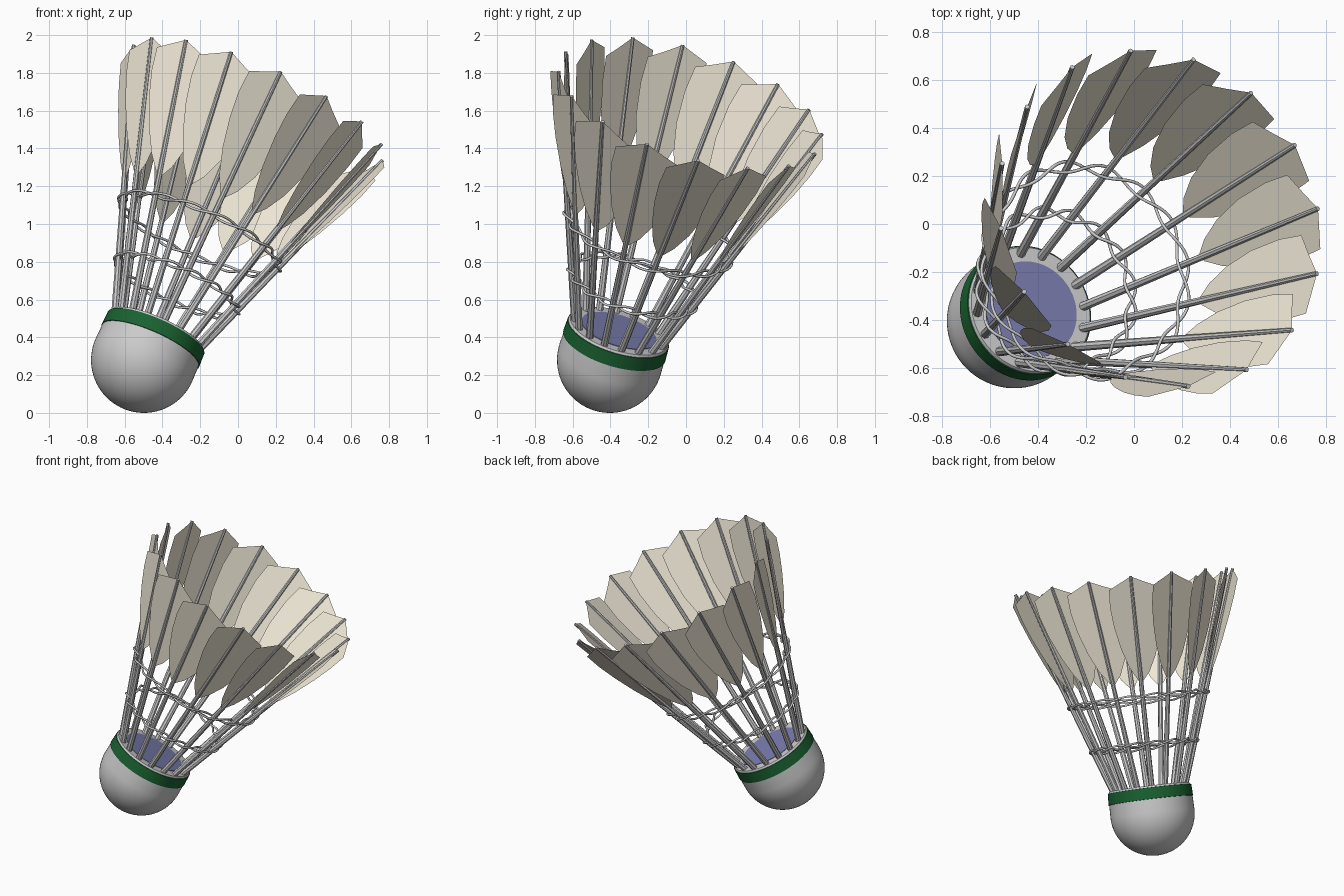
import bpy, bmesh, math
from mathutils import Matrix, Vector

if "Cube" in bpy.data.objects:
    bpy.data.objects.remove(bpy.data.objects["Cube"])

# tilted frame: origin at centre of the cork dome, local z along the axis
N = Vector((0.39, 0.275, 0.879)).normalized()
U = Vector((0.55, -0.465, -0.10))
U = (U - N * U.dot(N)).normalized()
V = N.cross(U)
M = Matrix.Translation((-0.498, -0.403, 0.28)) @ Matrix((U, V, N)).transposed().to_4x4()
COUNT = 16
BASE, TOP = (0.235, 0.15), (0.727, 1.55)      # quill ends: radius, height


def material(name, rgb):
    m = bpy.data.materials.new(name)
    m.diffuse_color = (*rgb, 1)
    m.use_nodes = True
    m.node_tree.nodes["Principled BSDF"].inputs["Base Color"].default_value = m.diffuse_color
    return m


def make(name, bm, mat=None, smooth=True):
    me = bpy.data.meshes.new(name)
    bm.normal_update()
    bm.to_mesh(me)
    bm.free()
    ob = bpy.data.objects.new(name, me)
    bpy.context.collection.objects.link(ob)
    ob.matrix_world = M
    if mat:
        me.materials.append(mat)
    if smooth:
        bpy.ops.object.select_all(action='DESELECT')
        ob.select_set(True)
        bpy.context.view_layer.objects.active = ob
        bpy.ops.object.shade_smooth_by_angle(angle=math.radians(40))
    return ob


def lathe(name, profile, mat=None, seg=64):
    bm = bmesh.new()
    vs = [bm.verts.new((r, 0, z)) for r, z in profile]
    es = [bm.edges.new(p) for p in zip(vs, vs[1:])]
    bmesh.ops.spin(bm, geom=vs + es, axis=(0, 0, 1), cent=(0, 0, 0),
                   steps=seg, angle=math.tau)
    bmesh.ops.remove_doubles(bm, verts=bm.verts, dist=1e-5)
    bmesh.ops.recalc_face_normals(bm, faces=bm.faces)
    return make(name, bm, mat)


green = material("green", (0.01, 0.12, 0.03))
blue = material("blue", (0.19, 0.2, 0.42))
cream = material("cream", (0.88, 0.82, 0.69))

# cork dome, coloured band and inner disc
dome = [(0.28 * math.sin(a), -0.28 * math.cos(a))
        for a in (i * math.pi / 40 for i in range(21))]
lathe("cork", dome + [(0.278, 0.09), (0.275, 0.165), (0.268, 0.175), (0, 0.175)])
lathe("cork_band", [(0.275, 0.085), (0.282, 0.087), (0.279, 0.162), (0.272, 0.164)], green)
lathe("inner_disc", [(0.207, 0.17), (0.207, 0.178), (0, 0.178)], blue)


# quills: tapered rods leaning outward
a, b = Vector((BASE[0], 0, BASE[1])), Vector((TOP[0], 0, TOP[1]))
d = (b - a).normalized()
quills = bmesh.new()
for i in range(COUNT):
    rot = Matrix.Rotation(math.tau * i / COUNT, 4, 'Z')
    place = rot @ Matrix.Translation((a + b) / 2) @ d.to_track_quat('Z', 'Y').to_matrix().to_4x4()
    bmesh.ops.create_cone(quills, cap_ends=True, segments=8, radius1=0.02,
                          radius2=0.010, depth=(b - a).length, matrix=place)
make("quills", quills)

# feather vanes: outline (side offset, distance down from tip), twisted about the quill
outline = [(0, 0), (0.09, 0.045), (0.18, 0.085), (0.185, 0.22), (0.165, 0.4),
           (0.12, 0.56), (0.065, 0.67), (0.015, 0.73), (-0.02, 0.72),
           (-0.07, 0.63), (-0.115, 0.5), (-0.15, 0.34), (-0.165, 0.2),
           (-0.16, 0.08), (-0.08, 0.04)]
tilt = math.radians(15)
side = Vector((-math.sin(tilt), math.cos(tilt), 0))
vanes = bmesh.new()
for i in range(COUNT):
    rot = Matrix.Rotation(math.tau * i / COUNT, 4, 'Z')
    vanes.faces.new([vanes.verts.new(rot @ (b - d * t + side * s)) for s, t in outline])
make("feather_vanes", vanes, cream, smooth=False)


# binding threads: two strands weaving round the quills
def strand(name, height, phase):
    k = (height - BASE[1]) / (TOP[1] - BASE[1])
    radius = BASE[0] + k * (TOP[0] - BASE[0])
    cu = bpy.data.curves.new(name, 'CURVE')
    cu.dimensions = '3D'
    cu.bevel_depth = 0.007
    cu.bevel_resolution = 1
    sp = cu.splines.new('POLY')
    n = COUNT * 12
    sp.points.add(n - 1)
    for i, p in enumerate(sp.points):
        t = math.tau * i / n
        w = t * COUNT / 2 + phase
        r = radius + 0.023 * math.cos(w)
        p.co = (r * math.cos(t), r * math.sin(t), height + 0.012 * math.sin(w), 1)
    sp.use_cyclic_u = True
    ob = bpy.data.objects.new(name, cu)
    bpy.context.collection.objects.link(ob)
    ob.matrix_world = M


for label, h in (("lower", 0.45), ("upper", 0.76)):
    strand(label + "_thread_a", h, 0)
    strand(label + "_thread_b", h, math.pi)
